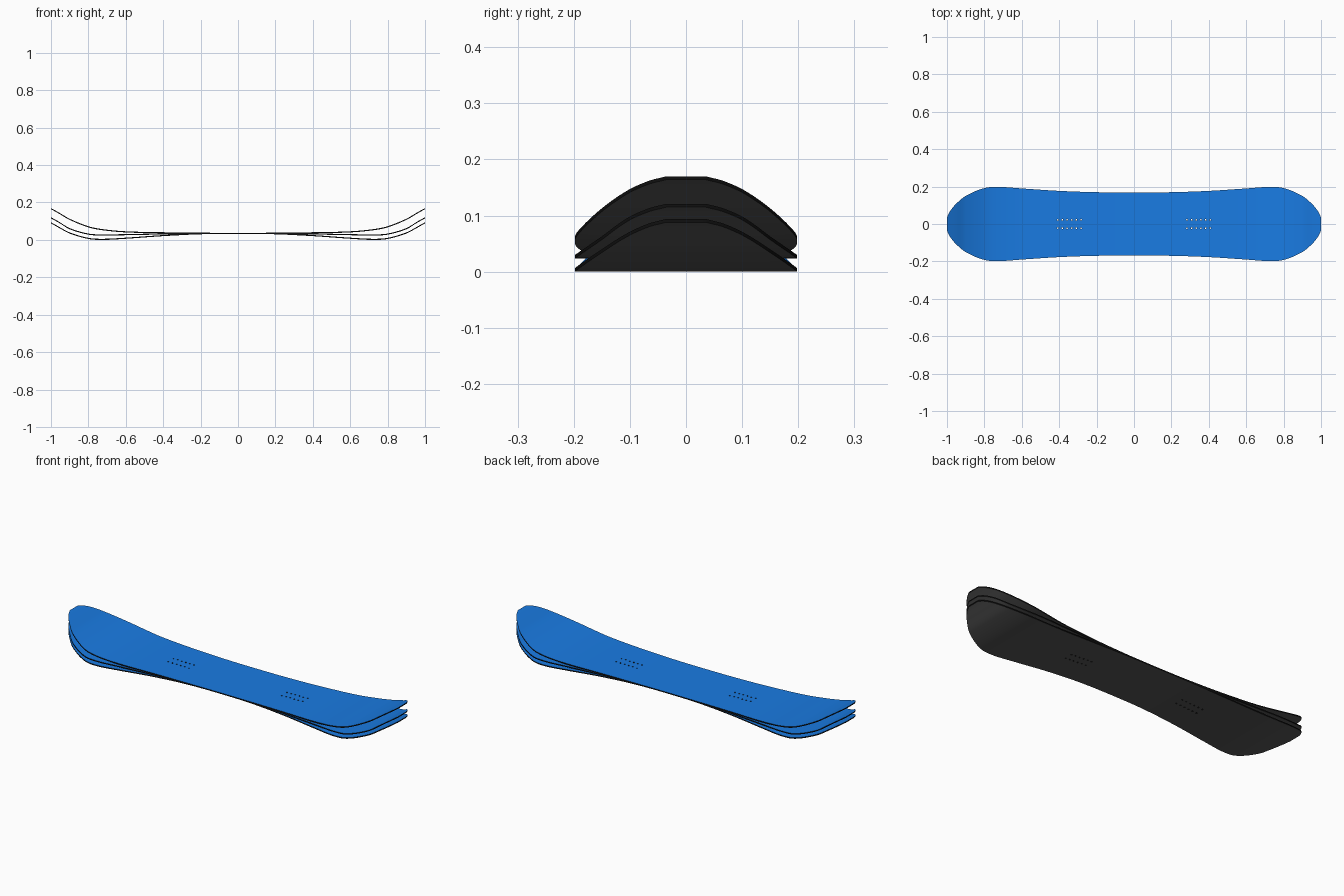
import bpy, bmesh
from mathutils import Matrix

if "Cube" in bpy.data.objects:
    bpy.data.objects.remove(bpy.data.objects["Cube"])

THICK = 0.006
ACROSS = 8   # strips across the width
SUB = 7      # stations per profile segment

# half profile: x, half width, base height of camber / flat / rocker board
PROFILE = [
    (0.000, 0.168, 0.0320, 0.0320, 0.0320),
    (0.200, 0.170, 0.0300, 0.0315, 0.0325),
    (0.400, 0.177, 0.0200, 0.0290, 0.0350),
    (0.600, 0.190, 0.0060, 0.0250, 0.0400),
    (0.720, 0.198, 0.0000, 0.0235, 0.0510),
    (0.800, 0.192, 0.0050, 0.0280, 0.0670),
    (0.900, 0.150, 0.0340, 0.0570, 0.1070),
    (0.955, 0.104, 0.0630, 0.0900, 0.1390),
    (0.985, 0.066, 0.0800, 0.1070, 0.1560),
    (1.000, 0.035, 0.0880, 0.1150, 0.1640),
]


def material(name, rgb):
    m = bpy.data.materials.new(name)
    m.diffuse_color = (*rgb, 1)
    m.use_nodes = True
    m.node_tree.nodes["Principled BSDF"].inputs["Base Color"].default_value = m.diffuse_color
    return m


MATS = [material("base_grey", (0.09, 0.09, 0.09)),
        material("topsheet_blue", (0.01, 0.2, 0.77)),
        material("edge_black", (0.005, 0.005, 0.005))]


def make_object(name, bm):
    mesh = bpy.data.meshes.new(name)
    bm.to_mesh(mesh)
    bm.free()
    for m in MATS:
        mesh.materials.append(m)
    ob = bpy.data.objects.new(name, mesh)
    bpy.context.collection.objects.link(ob)
    return ob


def slope(i, col):
    if i == 0:
        return 0.0
    a, b = PROFILE[i - 1], PROFILE[min(i + 1, len(PROFILE) - 1)]
    return (b[col] - a[col]) / (b[0] - a[0])


def smooth_value(i, t, col):
    # cubic curve through the profile points
    p, q = PROFILE[i], PROFILE[i + 1]
    h = q[0] - p[0]
    return ((2*t**3 - 3*t**2 + 1) * p[col] + (t**3 - 2*t**2 + t) * h * slope(i, col)
            + (3*t**2 - 2*t**3) * q[col] + (t**3 - t**2) * h * slope(i + 1, col))


def stations(col):
    half = []
    for i in range(len(PROFILE) - 1):
        for k in range(SUB):
            t = k / SUB
            x = PROFILE[i][0] + t * (PROFILE[i + 1][0] - PROFILE[i][0])
            half.append((x, smooth_value(i, t, 1), max(0, smooth_value(i, t, col))))
    end = PROFILE[-1]
    half.append((end[0], end[1], end[col]))
    return [(-x, w, z) for x, w, z in reversed(half[1:])] + half


def board(name, col, cutter):
    bm = bmesh.new()
    # base and topsheet sheets
    layers = []
    for dz in (0, THICK):
        layers.append([[bm.verts.new((x, w * (2 * j / ACROSS - 1), z + dz))
                        for j in range(ACROSS + 1)] for x, w, z in stations(col)])
    for idx, g in enumerate(layers):
        for i in range(len(g) - 1):
            for j in range(ACROSS):
                quad = [g[i][j], g[i+1][j], g[i+1][j+1], g[i][j+1]]
                bm.faces.new(quad if idx else quad[::-1]).material_index = idx

    # sidewall all round
    def rim(g):
        return ([r[0] for r in g] + g[-1][1:] +
                [r[-1] for r in reversed(g[:-1])] + g[0][-2:0:-1])
    lo, hi = rim(layers[0]), rim(layers[1])
    for k in range(len(lo)):
        n = (k + 1) % len(lo)
        bm.faces.new((lo[k], lo[n], hi[n], hi[k])).material_index = 2
    bmesh.ops.recalc_face_normals(bm, faces=bm.faces)
    ob = make_object(name, bm)

    # drill the binding holes
    mod = ob.modifiers.new("holes", 'BOOLEAN')
    mod.operation, mod.solver, mod.object = 'DIFFERENCE', 'EXACT', cutter
    bpy.ops.object.select_all(action='DESELECT')
    bpy.context.view_layer.objects.active = ob
    ob.select_set(True)
    bpy.ops.object.modifier_apply(modifier=mod.name)
    bpy.ops.object.shade_smooth_by_angle(angle=0.6)


# binding hole cutter: two packs of two rows of six
bm = bmesh.new()
for side in (-1, 1):
    for y in (-0.022, 0.022):
        for k in range(6):
            bmesh.ops.create_cone(
                bm, cap_ends=True, segments=12, radius1=0.004, radius2=0.004, depth=0.2,
                matrix=Matrix.Translation((side * (0.283 + 0.025 * k), y, 0.03)))
for f in bm.faces:
    f.material_index = 2
cutter = make_object("hole_cutter", bm)
cutter.hide_render = True

# three boards sharing one outline
for name, col in (("camber_board", 2), ("flat_board", 3), ("rocker_board", 4)):
    board(name, col, cutter)
bpy.data.objects.remove(cutter)
